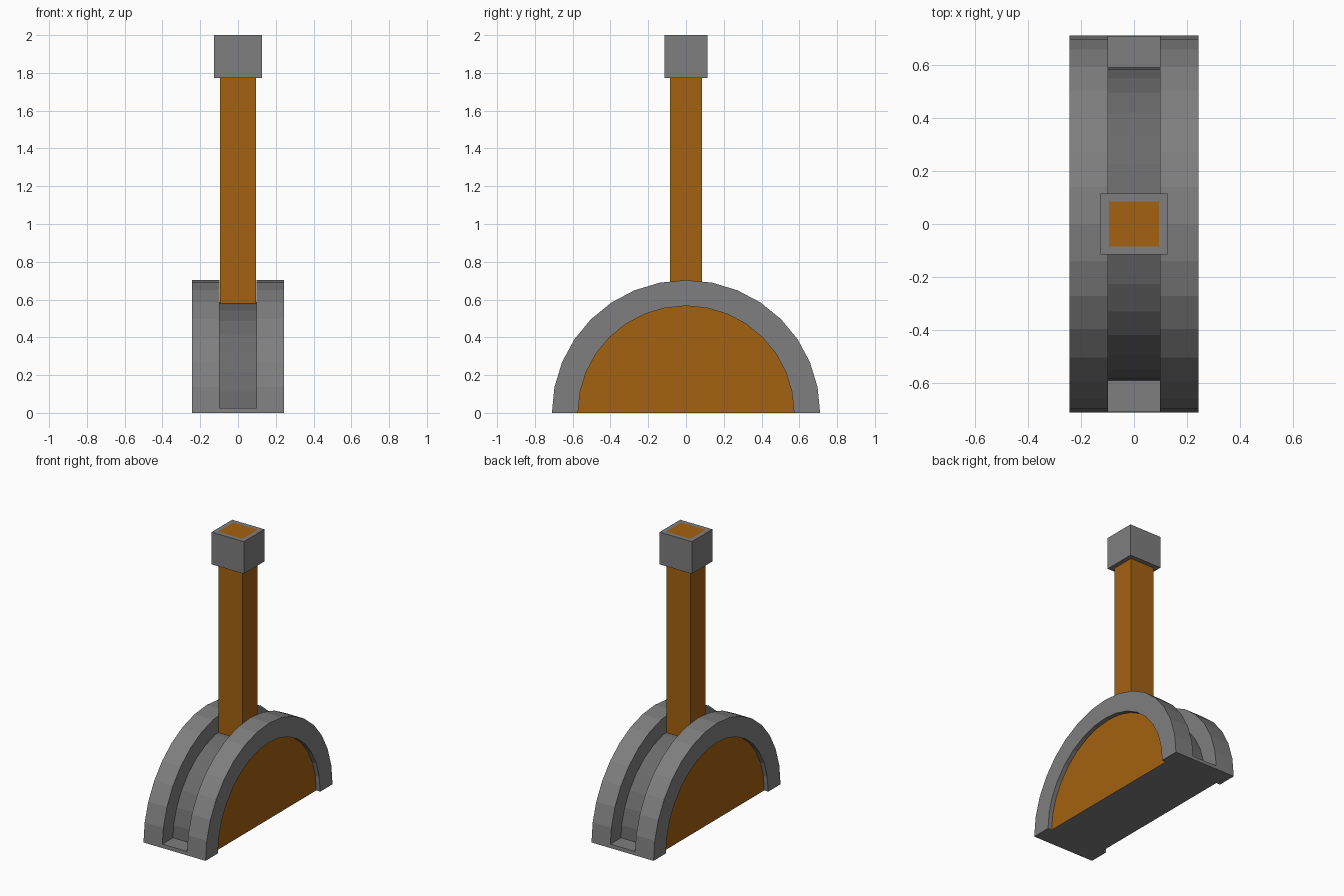
import bpy, bmesh, math

if "Cube" in bpy.data.objects:
    bpy.data.objects.remove(bpy.data.objects["Cube"])

SEG = 16                                # facets per half circle
OUTER, PANEL, GROOVE = 0.71, 0.572, 0.592
SQUASH = 0.99                           # the arch is very slightly flattened
FLOOR = 0.026                           # height of the groove's end ledges


def material(name, *rgb):
    mat = bpy.data.materials.new(name)
    mat.diffuse_color = (*rgb, 1)
    mat.use_nodes = True
    mat.node_tree.nodes["Principled BSDF"].inputs["Base Color"].default_value = mat.diffuse_color
    return mat


wood = material("wood", 0.37, 0.122, 0.005)
metal = material("grey_metal", 0.21, 0.21, 0.21)
dark = material("dark_metal", 0.145, 0.145, 0.145)


def finish(name, bm, materials):
    bmesh.ops.remove_doubles(bm, verts=bm.verts[:], dist=1e-5)
    bmesh.ops.recalc_face_normals(bm, faces=bm.faces[:])
    mesh = bpy.data.meshes.new(name)
    bm.to_mesh(mesh)
    bm.free()
    for m in materials:
        mesh.materials.append(m)
    obj = bpy.data.objects.new(name, mesh)
    bpy.context.collection.objects.link(obj)
    return obj


def arch(x, foot_r, r):
    """Half-circle outline of radius r whose feet reach out to foot_r."""
    step = math.pi / SEG

    def ledge(rad):
        t = FLOOR / (rad * SQUASH * math.sin(step))
        return rad * (1 - t * (1 - math.cos(step)))

    side = [(foot_r, 0), (ledge(foot_r), FLOOR), (ledge(r), FLOOR)]
    mid = [(r * math.cos(i * step), r * SQUASH * math.sin(i * step))
           for i in range(1, SEG)]
    pts = side + mid + [(-y, z) for y, z in reversed(side)]
    return [(x, y, z) for y, z in pts]


def loft(bm, rings, closed):
    rows = [[bm.verts.new(p) for p in ring] for ring in rings]
    for a, b in zip(rows, rows[1:]):
        n = len(a)
        for i in range(n if closed else n - 1):
            j = (i + 1) % n
            bm.faces.new((a[i], a[j], b[j], b[i]))
    return rows


# Arched base: recessed wooden sides, grey rims and a central groove
half = [(0.097, OUTER, GROOVE), (0.097, OUTER, OUTER), (0.243, OUTER, OUTER),
        (0.243, PANEL, PANEL), (0.212, PANEL, PANEL)]
stations = [(-x, f, r) for x, f, r in reversed(half)] + half
bm = bmesh.new()
rows = loft(bm, [arch(*s) for s in stations], False)
# Darker curved floor of the groove
for face in bm.faces:
    c = face.calc_center_median()
    if abs(c.x) < 0.01 and abs(c.y) < GROOVE:
        face.material_index = 2
for row in (rows[0], rows[-1]):
    bm.faces.new(row).material_index = 1
bm.faces.new([r[0] for r in rows] + [r[-1] for r in reversed(rows)])
finish("arched_base", bm, (metal, wood, dark))


def rect(hx, hy, z):
    return [(-hx, -hy, z), (hx, -hy, z), (hx, hy, z), (-hx, hy, z)]


# Wooden post standing in the groove
PX, PY = 0.095, 0.084
bm = bmesh.new()
rows = loft(bm, [rect(PX, PY, 0.57), rect(PX, PY, 2.0)], True)
for row in rows:
    bm.faces.new(row)
finish("post", bm, (wood,))

# Square collar around the top of the post
bm = bmesh.new()
loft(bm, [rect(PX, PY, 1.772), rect(0.126, 0.115, 1.772),
          rect(0.126, 0.115, 2.0), rect(PX, PY, 2.0)], True)
finish("collar", bm, (metal,))
